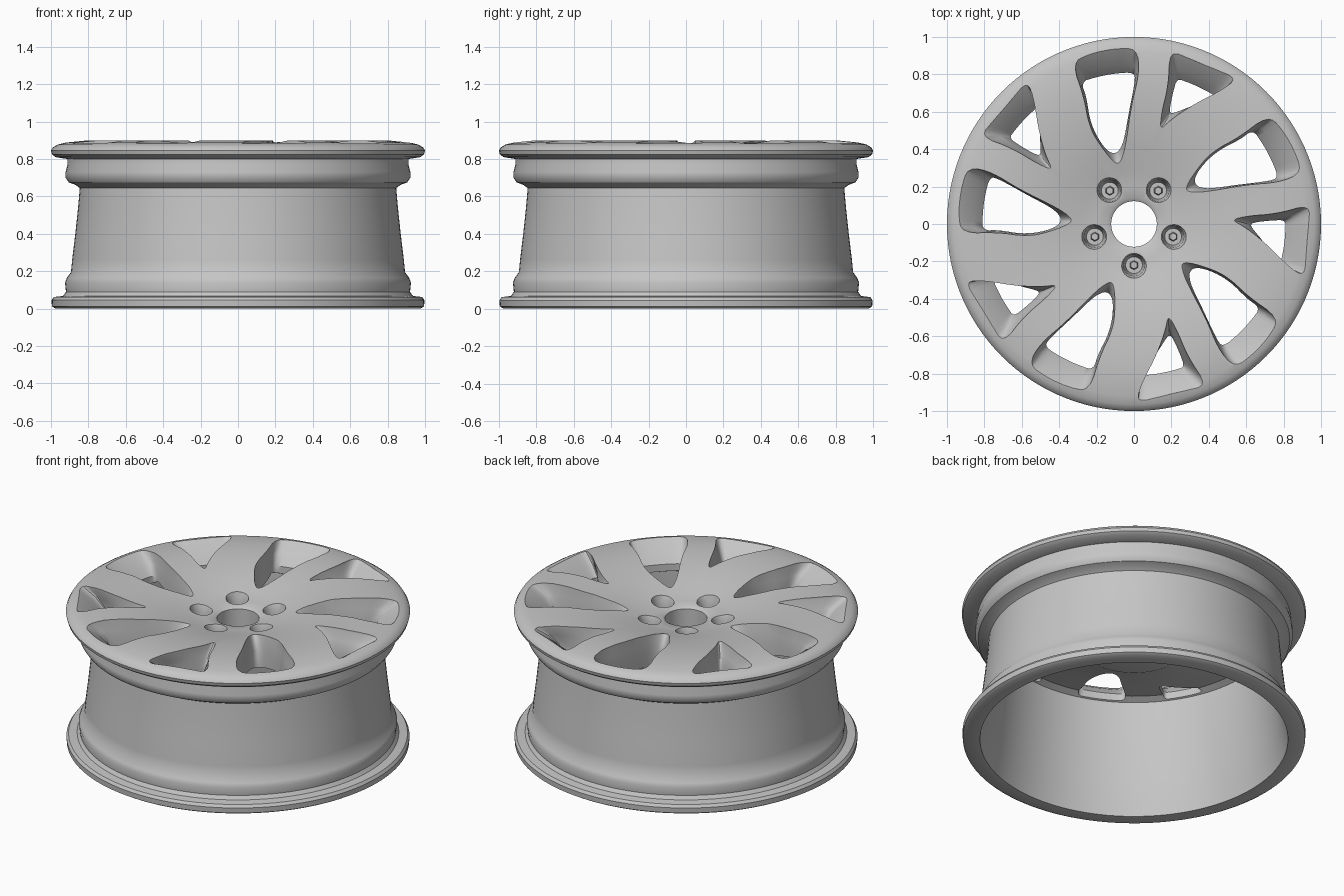
import bpy
import bmesh
from math import cos, sin, radians, tau

cube = bpy.data.objects.get("Cube")
if cube:
    bpy.data.objects.remove(cube)

metal = bpy.data.materials.new("light grey metal")
metal.use_nodes = True
GREY = (0.56, 0.56, 0.56, 1)
metal.diffuse_color = GREY
metal.node_tree.nodes["Principled BSDF"].inputs["Base Color"].default_value = GREY


def make_object(name, bm):
    bmesh.ops.recalc_face_normals(bm, faces=bm.faces)
    mesh = bpy.data.meshes.new(name)
    bm.to_mesh(mesh)
    bm.free()
    mesh.materials.append(metal)
    obj = bpy.data.objects.new(name, mesh)
    bpy.context.collection.objects.link(obj)
    return obj


def bridge(bm, a, b):
    n = len(a)
    for i in range(n):
        j = (i + 1) % n
        bm.faces.new((a[i], a[j], b[j], b[i]))


def rounded(points, times=2):
    """Corner-cut a closed outline."""
    for _ in range(times):
        result = []
        for i, (a, r) in enumerate(points):
            b, s = points[(i + 1) % len(points)]
            result += [(a * .75 + b * .25, r * .75 + s * .25),
                       (a * .25 + b * .75, r * .25 + s * .75)]
        points = result
    return points


def loft(bm, levels):
    """Closed solid through outlines given as (height, [(degrees, radius)])."""
    rings = [[bm.verts.new((r * cos(radians(a)), r * sin(radians(a)), z))
              for a, r in pts] for z, pts in levels]
    for low, high in zip(rings, rings[1:]):
        bridge(bm, low, high)
    bm.faces.new(rings[0])
    bm.faces.new(rings[-1])


# Wheel body: one closed section (radius, height) turned about z
section = [
    # outer side of the barrel, upwards
    (.895, .0), (.975, .0), (.995, .012), (.997, .045), (.985, .062),
    (.935, .068), (.92, .09), (.925, .14), (.915, .165), (.893, .195),
    (.887, .26), (.87, .4), (.855, .54), (.846, .645), (.87, .662),
    (.905, .675), (.922, .70), (.922, .73), (.912, .77), (.912, .80),
    (.975, .81), (.995, .825), (1.0, .845), (.99, .862),
    # face, inwards to the centre bore
    (.965, .877), (.92, .888), (.82, .898), (.7, .898), (.55, .885),
    (.4, .86), (.28, .83), (.2, .815), (.14, .812), (.122, .80),
    # back of the hub and spokes, then down inside the barrel
    (.122, .62), (.3, .62), (.36, .65), (.6, .70), (.78, .74), (.82, .72),
    (.82, .58), (.835, .4), (.855, .22), (.87, .12), (.885, .05),
]
SEGMENTS = 120
bm = bmesh.new()
rings = [[bm.verts.new((r * cos(tau * i / SEGMENTS), r * sin(tau * i / SEGMENTS), z))
          for i in range(SEGMENTS)] for r, z in section]
for ring, following in zip(rings, rings[1:] + rings[:1]):
    bridge(bm, ring, following)
wheel = make_object("wheel_rim", bm)

# Window outlines: (degrees from window axis, radius) at the face and at depth
wide_top = [(10, .92), (4, .94), (-4, .945), (-12, .94), (-13, .80),
            (-10, .64), (-6, .43), (0, .31), (5, .28), (10, .37),
            (13.5, .50), (13, .60), (10.5, .72)]
wide_deep = [(9.5, .81), (4, .81), (-4, .81), (-11, .81), (-11.5, .77),
             (-9.5, .64), (-5, .46), (0, .40), (5, .39), (9.5, .42),
             (12, .50), (12, .60), (9.5, .72)]
narrow_top = [(13.5, .95), (6, .93), (-2, .93), (-10.5, .96), (-8, .84),
              (-1, .70), (6, .58), (9.5, .52), (11, .60), (11, .76)]
narrow_deep = [(8.5, .81), (5, .81), (-2, .81), (-9, .81), (-7, .77),
               (-1, .70), (4, .64), (7, .62), (8, .66), (8.5, .74)]

# Cutter: five wide and five narrow windows plus five bolt pockets
bm = bmesh.new()
for k in range(5):
    turn = 72 * k
    for axis, top, deep in ((101, wide_top, wide_deep), (65, narrow_top, narrow_deep)):
        top, deep = rounded(top), rounded(deep)

        def outline(t):
            return [(axis + turn + a + (b - a) * t, r + (s - r) * t)
                    for (a, r), (b, s) in zip(top, deep)]
        loft(bm, [(.5, outline(1)), (.77, outline(1)), (.83, outline(.6)),
                  (.885, outline(0)), (.97, outline(-.15))])

    pocket = radians(turn - 90)
    levels = []
    for z, size in ((.70, .045), (.77, .055), (.80, .058), (.83, .07), (.92, .08)):
        levels.append([bm.verts.new((.22 * cos(pocket) + size * cos(tau * i / 24),
                                     .22 * sin(pocket) + size * sin(tau * i / 24), z))
                       for i in range(24)])
    for low, high in zip(levels, levels[1:]):
        bridge(bm, low, high)
    bm.faces.new(levels[0])
    bm.faces.new(levels[-1])
cutter = make_object("window_cutter", bm)
cutter.hide_render = True

cut = wheel.modifiers.new("windows", 'BOOLEAN')
cut.operation = 'DIFFERENCE'
cut.solver = 'EXACT'
cut.object = cutter

bpy.context.view_layer.objects.active = wheel
for obj in bpy.context.selected_objects:
    obj.select_set(False)
wheel.select_set(True)
bpy.ops.object.modifier_apply(modifier="windows")
bpy.data.objects.remove(cutter)
bpy.ops.object.shade_smooth_by_angle(angle=radians(35))

# Small bolt seats at the bottom of the pockets
bm = bmesh.new()
for k in range(5):
    angle = radians(72 * k - 90)
    made = bmesh.ops.create_cone(bm, cap_ends=True, segments=6,
                                 radius1=.026, radius2=.02, depth=.04)
    bmesh.ops.translate(bm, verts=made["verts"],
                        vec=(.22 * cos(angle), .22 * sin(angle), .715))
make_object("bolt_seats", bm)
